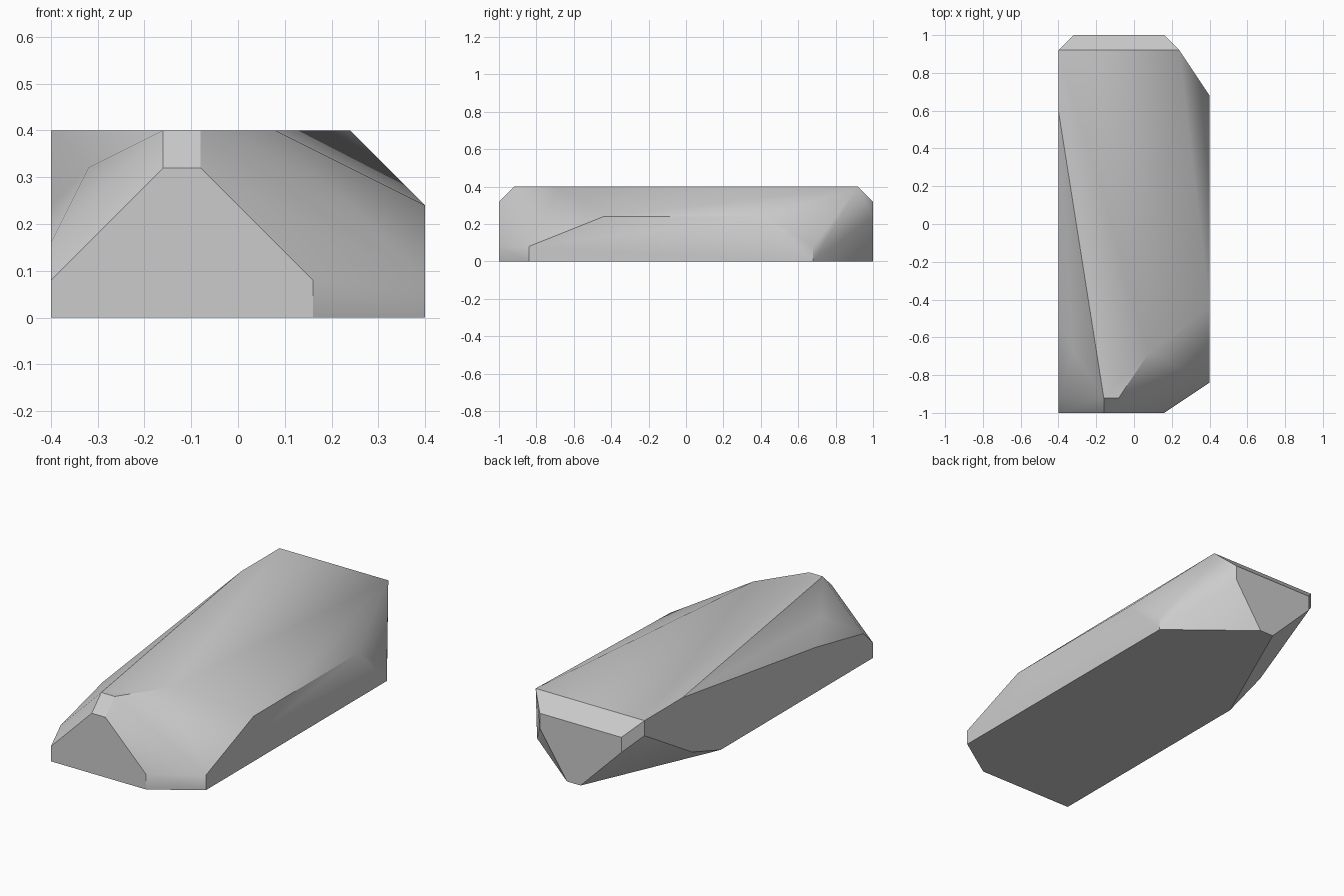
import bpy
import bmesh
import math
from mathutils import Vector

default_cube = bpy.data.objects.get("Cube")
if default_cube:
    bpy.data.objects.remove(default_cube, do_unlink=True)

# The block is chamfered on a regular grid of small cells
CELL = 0.08
WIDTH, LENGTH, HEIGHT = 10, 25, 5


def make_material(name, colour):
    mat = bpy.data.materials.new(name)
    mat.use_nodes = True
    mat.diffuse_color = colour
    shader = mat.node_tree.nodes["Principled BSDF"]
    shader.inputs["Base Color"].default_value = colour
    shader.inputs["Roughness"].default_value = 0.8
    return mat


def outline(axis, level, points):
    """Place a flat outline on the plane where the given axis equals level."""
    corners = []
    for first, second in points:
        corner = [first, second]
        corner.insert("xyz".index(axis), level)
        corners.append(tuple(corner))
    return corners


# Flat outlines left on each side of the block after chamfering
front_side = outline("y", 0, [(0, 0), (7, 0), (7, 1), (4, 4), (3, 4), (0, 1)])
back_side = outline("y", LENGTH, [(5, 0), (4, 0), (1, 3), (1, 4), (7, 4), (7, 3)])
top_side = outline("z", HEIGHT, [(3, 1), (4, 1), (6, 4), (8, 24), (0, 24), (0, 20)])
left_side = outline("x", WIDTH, [(2, 0), (2, 1), (7, 3), (18, 3), (21, 1), (21, 0)])
right_side = outline("x", 0, [(0, 0), (0, 1), (1, 2), (6, 3), (20, 5),
                              (24, 5), (24, 4), (19, 1), (16, 0)])
shoulder = [(1, 4, 4)]

corners = set(front_side + back_side + top_side + left_side + right_side + shoulder)
centre = Vector((WIDTH / 2, LENGTH / 2, 0))

# Skin the outlines into one closed stone block
bm = bmesh.new()
for corner in sorted(corners):
    bm.verts.new((Vector(corner) - centre) * CELL)
bmesh.ops.convex_hull(bm, input=bm.verts[:])
bmesh.ops.dissolve_limit(bm, angle_limit=math.radians(0.5),
                         verts=bm.verts[:], edges=bm.edges[:])
bmesh.ops.recalc_face_normals(bm, faces=bm.faces[:])

mesh = bpy.data.meshes.new("chamfered_block")
bm.to_mesh(mesh)
bm.free()
mesh.materials.append(make_material("stone grey", (0.6, 0.6, 0.6, 1.0)))

block = bpy.data.objects.new("chamfered_block", mesh)
bpy.context.collection.objects.link(block)

# Soft shading over shallow chamfers, crisp edges elsewhere
bpy.ops.object.select_all(action="DESELECT")
block.select_set(True)
bpy.context.view_layer.objects.active = block
bpy.ops.object.shade_smooth_by_angle(angle=math.radians(30))
